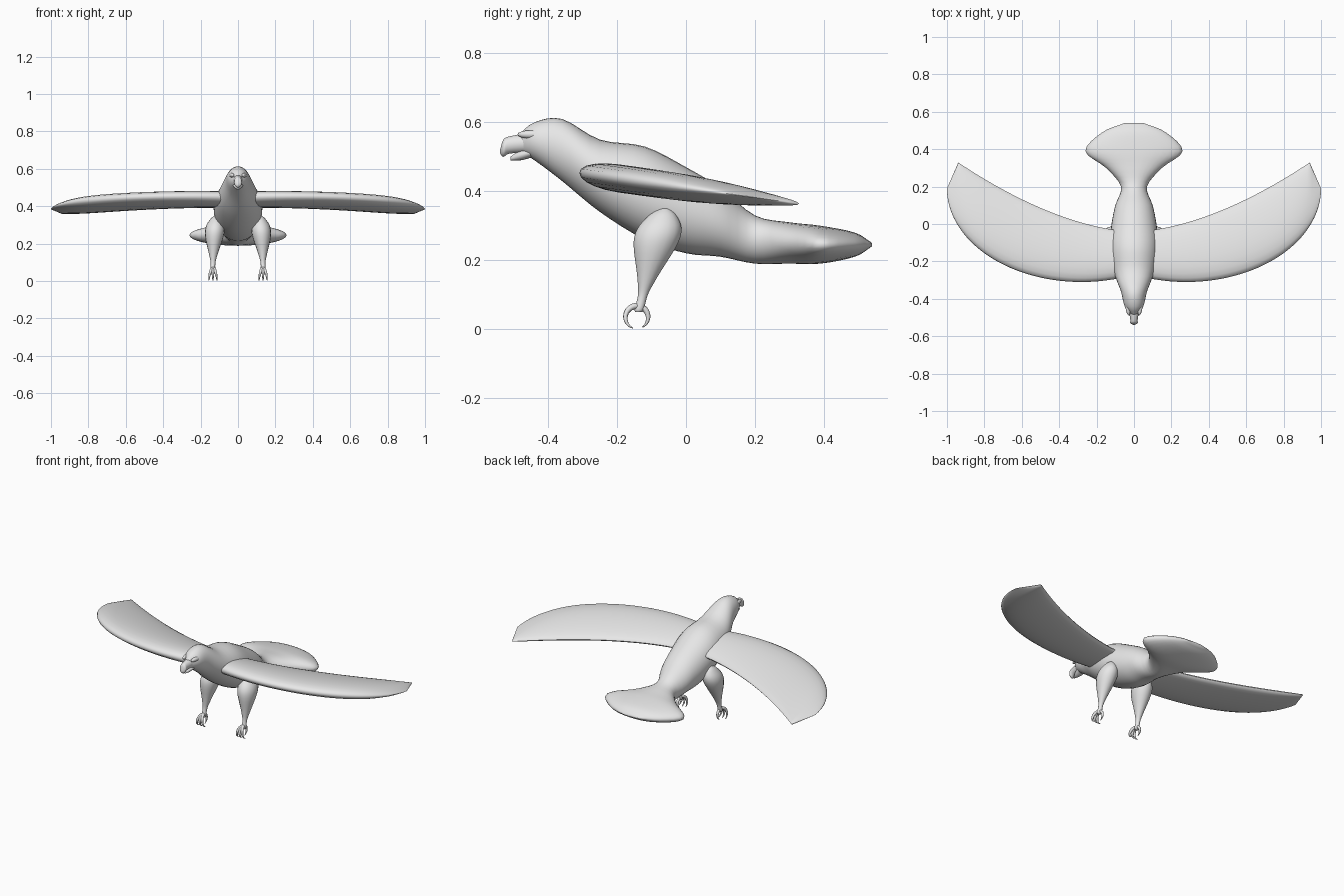
import bpy, bmesh
from math import sin, cos, pi, sqrt, radians
from mathutils import Vector

default_cube = bpy.data.objects.get("Cube")
if default_cube:
    bpy.data.objects.remove(default_cube)

colour = (.8, .8, .8, 1)
grey = bpy.data.materials.new("light grey")
grey.use_nodes = True
grey.diffuse_color = colour
grey.node_tree.nodes["Principled BSDF"].inputs["Base Color"].default_value = colour


def smooth_path(stations, steps):
    """Interpolate the stations with a spline through every one of them."""
    points = [Vector(station) for station in stations]
    before = points[0] * 2 - points[1]
    after = points[-1] * 2 - points[-2]
    padded = [before] + points + [after]
    path = []
    for a, b, c, d in zip(padded, padded[1:], padded[2:], padded[3:]):
        start_slope, end_slope = (c - a) / 2, (d - b) / 2
        for step in range(steps):
            t = step / steps
            ease = t * t * (3 - 2 * t)
            path.append(b.lerp(c, ease) + start_slope * t * (1 - t) ** 2
                        - end_slope * t * t * (1 - t))
    return path + [points[-1]]


def finish(obj, mirror):
    """Give a part its colour, smooth shading and, if paired, its twin."""
    obj.data.materials.append(grey)
    if mirror:
        modifier = obj.modifiers.new("mirror", 'MIRROR')
        modifier.use_axis = (True, False, False)
    bpy.ops.object.select_all(action='DESELECT')
    obj.select_set(True)
    bpy.context.view_layer.objects.active = obj
    bpy.ops.object.shade_smooth_by_angle(angle=radians(60))


def loft(name, stations, section, steps=4, sides=24, mirror=False):
    """Skin the rings given by section(station, angle) and cap both ends."""
    bm = bmesh.new()
    rings = []
    for station in smooth_path(stations, steps):
        angles = [2 * pi * side / sides for side in range(sides)]
        rings.append([bm.verts.new(section(station, angle)) for angle in angles])
    for ring, following in zip(rings, rings[1:]):
        for side in range(sides):
            beside = (side + 1) % sides
            bm.faces.new((ring[side], ring[beside], following[beside], following[side]))
    bm.faces.new(rings[0])
    bm.faces.new(rings[-1])
    bmesh.ops.recalc_face_normals(bm, faces=bm.faces)
    mesh = bpy.data.meshes.new(name)
    bm.to_mesh(mesh)
    bm.free()
    obj = bpy.data.objects.new(name, mesh)
    bpy.context.collection.objects.link(obj)
    finish(obj, mirror)


def body_section(station, angle):
    """Upright ellipse from y, top, bottom and half width."""
    y, top, bottom, width = station
    middle, height = (top + bottom) / 2, (top - bottom) / 2
    return (width * cos(angle), y, middle + height * sin(angle))


def wing_section(station, angle):
    """Lens whose leading edge is an ellipse and trailing edge a power curve."""
    x, thickness = station
    lead = .19 - .5 * sqrt(1 - ((x - .28) / .72) ** 2)
    trail = min(.41 * x ** 1.7 - .04, .19 + 2.3 * (1 - x))
    along = (1 - cos(angle)) / 2
    y = lead + (trail - lead) * along
    slope = .41 - .14 * y
    return (x, y, slope + thickness * sin(angle) * (1.15 - along * .45))


def leg_section(station, angle):
    """Level ellipse from height and radius, on a line leaning forward."""
    z, radius = station
    x = .135 - .15 * z * z
    y = z / 4 - .15
    return (x + radius * cos(angle), y + radius * (1 + z) * sin(angle), z)


# Head, body and fanned tail in one skin
loft("body_and_tail", [
    (-.49, .56, .52, .01),
    (-.44, .6, .49, .05),
    (-.36, .61, .43, .07),
    (-.25, .55, .34, .11),
    (-.12, .53, .26, .13),
    (0, .47, .22, .12),
    (.1, .41, .21, .1),
    (.2, .33, .19, .07),
    (.3, .31, .19, .15),
    (.39, .3, .19, .26),
    (.49, .28, .21, .17),
    (.54, .25, .24, .05)], body_section, sides=32)

# Hooked upper beak and short lower beak
loft("upper_beak", [
    (-.45, .57, .51, .03),
    (-.51, .56, .51, .02),
    (-.53, .55, .5, .02),
    (-.54, .52, .51, .003)], body_section, sides=16)
loft("lower_beak", [
    (-.44, .53, .5, .03),
    (-.48, .52, .49, .02),
    (-.51, .5, .49, .004)], body_section, sides=16)

# Brow ridges over the eyes
for label, side in (("left", 1), ("right", -1)):
    bpy.ops.mesh.primitive_uv_sphere_add(segments=16, ring_count=8, radius=.01,
                                         location=(side * .033, -.45, .565),
                                         scale=(1.2, 4, 1.2))
    brow = bpy.context.object
    brow.name = label + "_brow"
    brow.rotation_euler.z = side * -.15
    finish(brow, False)

# Swept wings, with rings gathered towards the tips
wing_rings = 40
wing_stations = []
for ring in range(wing_rings + 1):
    x = .04 + .959 * sin(pi / 2 * ring / wing_rings)
    wing_stations.append((x, .043 * (1 - x ** 12)))
loft("wings", wing_stations, wing_section, steps=1, mirror=True)

# Feathered thighs tapering to thin shanks
loft("legs", [
    (.35, .01),
    (.33, .03),
    (.29, .05),
    (.24, .05),
    (.15, .025),
    (.1, .013),
    (.06, .013),
    (.05, .01)], leg_section, sides=16, mirror=True)


def toes(name, end_angle, spread):
    """Tapered claw curling round an arc below the ankle."""
    curve = bpy.data.curves.new(name, 'CURVE')
    curve.dimensions = '3D'
    curve.bevel_depth = .009
    curve.bevel_resolution = 2
    curve.use_fill_caps = True
    spline = curve.splines.new('POLY')
    last = 16
    spline.points.add(last)
    for index, point in enumerate(spline.points):
        t = index / last
        angle = radians(80 + (end_angle - 80) * t)
        reach = .033
        x = .134 + spread * sin(t * pi / 2)
        point.co = (x, reach * cos(angle) - .143, reach * sin(angle) + .034, 1)
        point.radius = 1 - .85 * t * t
    spline.use_smooth = True
    curve.materials.append(grey)
    obj = bpy.data.objects.new(name, curve)
    bpy.context.collection.objects.link(obj)
    obj.modifiers.new("mirror", 'MIRROR')


# Three toes curl forward and one curls back on each foot
for label, spread in (("inner", -.022), ("middle", 0), ("outer", .022)):
    toes(label + "_toes", 250, spread)
toes("back_toes", -60, 0)
